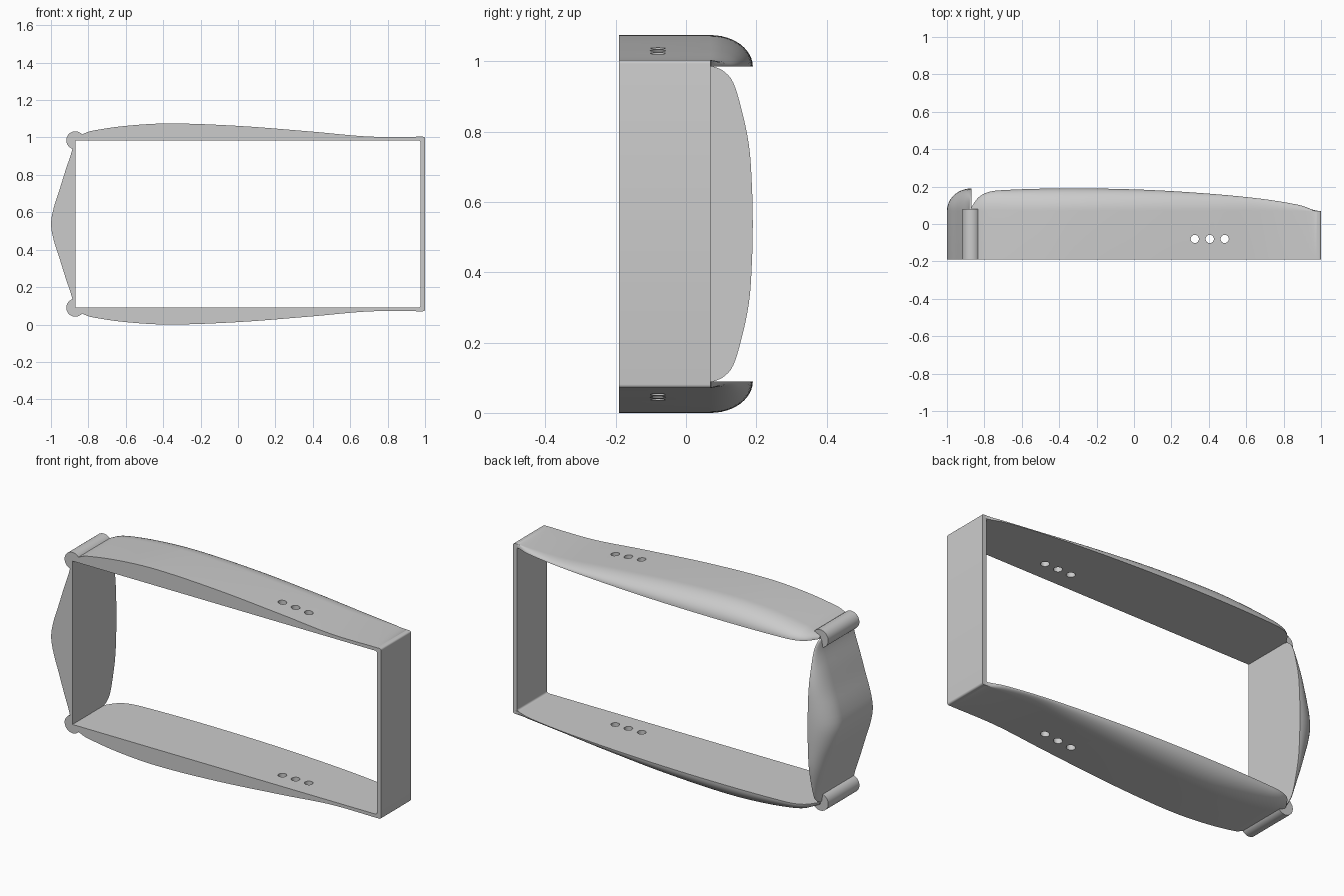
import bpy, bmesh, math
from mathutils import Matrix

cube = bpy.data.objects.get("Cube")
if cube:
    bpy.data.objects.remove(cube, do_unlink=True)

FRONT, BACK = -0.19, 0.07          # depth of the flat band
LEFT, TOP, HEIGHT = -0.87, 0.985, 1.075
BOTTOM = HEIGHT - TOP

grey = bpy.data.materials.new("light grey")
grey.use_nodes = True
grey.diffuse_color = (0.6, 0.6, 0.6, 1)
grey.node_tree.nodes["Principled BSDF"].inputs["Base Color"].default_value = (0.6, 0.6, 0.6, 1)


def make(name, bm, smooth=True):
    bmesh.ops.recalc_face_normals(bm, faces=bm.faces)
    mesh = bpy.data.meshes.new(name)
    bm.to_mesh(mesh)
    bm.free()
    mesh.materials.append(grey)
    obj = bpy.data.objects.new(name, mesh)
    bpy.context.collection.objects.link(obj)
    bpy.ops.object.select_all(action='DESELECT')
    obj.select_set(True)
    bpy.context.view_layer.objects.active = obj
    if smooth:
        bpy.ops.object.shade_smooth_by_angle(angle=math.radians(30))
    return obj


def sample(points, u):
    """Smooth (monotone-ish Hermite) curve through a few points."""
    def slope(i):
        a, b = points[max(i - 1, 0)], points[min(i + 1, len(points) - 1)]
        return (b[1] - a[1]) / (b[0] - a[0])
    i = 0
    while i < len(points) - 2 and u > points[i + 1][0]:
        i += 1
    (x0, y0), (x1, y1) = points[i], points[i + 1]
    h = x1 - x0
    t = (u - x0) / h
    return ((2*t**3 - 3*t**2 + 1) * y0 + (t**3 - 2*t**2 + t) * h * slope(i)
            + (3*t**2 - 2*t**3) * y1 + (t**3 - t**2) * h * slope(i + 1))


def panel(bulge, reach, stations, place):
    """Loft a flat-backed bulging panel whose rear edge is a quarter ellipse."""
    bm = bmesh.new()
    rings = []
    arc = 12
    for u in stations:
        out, rear = sample(bulge, u), sample(reach, u)
        ring = [(0, FRONT), (out, FRONT)]
        for k in range(arc + 1):
            a = math.pi / 2 * k / arc
            ring.append((out * math.cos(a), BACK + (rear - BACK) * math.sin(a)))
        rings.append([bm.verts.new(place(u, o, y)) for o, y in ring])
    n = len(rings[0])
    for a, b in zip(rings, rings[1:]):
        for k in range(n):
            j = (k + 1) % n
            bm.faces.new((a[k], a[j], b[j], b[k]))
    bm.faces.new(rings[0])
    bm.faces.new(rings[-1])
    return bm


def eased(start, end, count):
    """Stations packed closer together towards both ends."""
    return [start + (end - start) * (1 - math.cos(math.pi * i / count)) / 2
            for i in range(count + 1)]


# Long upper and lower panels, with three round holes each
side_bulge = [(LEFT, 0.015), (-0.83, 0.033), (-0.79, 0.049), (-0.6, 0.077), (-0.37, 0.09),
              (0, 0.077), (0.4, 0.046), (0.7, 0.02), (0.98, 0.019)]
side_reach = [(LEFT, 0.09), (-0.834, 0.14), (-0.79, 0.167), (-0.72, 0.18), (-0.4, 0.19),
              (0, 0.185), (0.35, 0.166), (0.67, 0.136), (0.89, 0.1), (0.957, 0.076), (0.98, 0.071)]
sides = {
    "upper_panel": lambda u, o, y: (u, y, TOP + o),
    "lower_panel": lambda u, o, y: (u, y, BOTTOM - o),
}
for name, place in sides.items():
    obj = make(name, panel(side_bulge, side_reach, eased(LEFT, 0.98, 60), place), False)
    holes = bmesh.new()
    for x in (0.325, 0.405, 0.485):
        bmesh.ops.create_cone(holes, cap_ends=True, segments=24, radius1=0.022, radius2=0.022,
                              depth=0.4, matrix=Matrix.Translation(place(x, 0, -0.08)))
    cutter = make(name + "_hole_cutter", holes, False)
    cutter.hide_render = True
    mod = obj.modifiers.new("holes", 'BOOLEAN')
    mod.object, mod.operation, mod.solver = cutter, 'DIFFERENCE', 'EXACT'
    bpy.ops.object.select_all(action='DESELECT')
    obj.select_set(True)
    bpy.context.view_layer.objects.active = obj
    bpy.ops.object.modifier_apply(modifier=mod.name)
    bpy.data.objects.remove(cutter, do_unlink=True)
    bpy.ops.object.shade_smooth_by_angle(angle=math.radians(30))

# Short bulging end panel, symmetric about mid height
def mirrored(half):
    return half + [(HEIGHT - z, v) for z, v in reversed(half[:-1])]

middle = HEIGHT / 2
end_bulge = mirrored([(BOTTOM, 0.008), (0.15, 0.019), (0.25, 0.052), (0.35, 0.083),
                      (0.45, 0.115), (middle, 0.13)])
end_reach = mirrored([(BOTTOM, 0.08), (0.1, 0.104), (0.13, 0.132), (0.22, 0.16),
                      (0.32, 0.18), (0.44, 0.188), (middle, 0.19)])
make("end_panel", panel(end_bulge, end_reach, eased(BOTTOM, TOP, 48),
                        lambda u, o, y: (LEFT - o, y, u)))


def extrude_profile(name, outline, y0, y1):
    bm = bmesh.new()
    face = bm.faces.new([bm.verts.new((x, y0, z)) for x, z in outline])
    new = bmesh.ops.extrude_face_region(bm, geom=[face])["geom"]
    bmesh.ops.translate(bm, vec=(0, y1 - y0, 0),
                        verts=[v for v in new if isinstance(v, bmesh.types.BMVert)])
    return make(name, bm)


# Rounded corner barrels, open towards the inside of the frame
for name, z, sign in (("upper_barrel", TOP, 1), ("lower_barrel", BOTTOM, -1)):
    outline = [(LEFT, z)]
    for k in range(37):
        a = math.radians(270 * k / 36)
        outline.append((LEFT + 0.048 * math.cos(a), z + sign * 0.048 * math.sin(a)))
    extrude_profile(name, outline, FRONT, 0.08)

# Flat closing wall with softly rounded outer corners
radius = 0.01
wall = [(0.975, BOTTOM - 0.019), (0.975, TOP + 0.019)]
for zc, start in ((TOP + 0.019 - radius, 90), (BOTTOM - 0.019 + radius, 0)):
    for k in range(6):
        a = math.radians(start - 18 * k)
        wall.append((1 - radius + radius * math.cos(a), zc + radius * math.sin(a)))
extrude_profile("end_wall", wall, FRONT, BACK)

# Small fillets in the inner corners beside the wall
for name, z, sign in (("upper_fillet", TOP, -1), ("lower_fillet", BOTTOM, 1)):
    outline = [(0.975, z)]
    for k in range(6):
        a = math.radians(18 * k)
        outline.append((0.965 + radius * math.cos(a),
                        z + sign * radius * (1 - math.sin(a))))
    extrude_profile(name, outline, FRONT, BACK)
